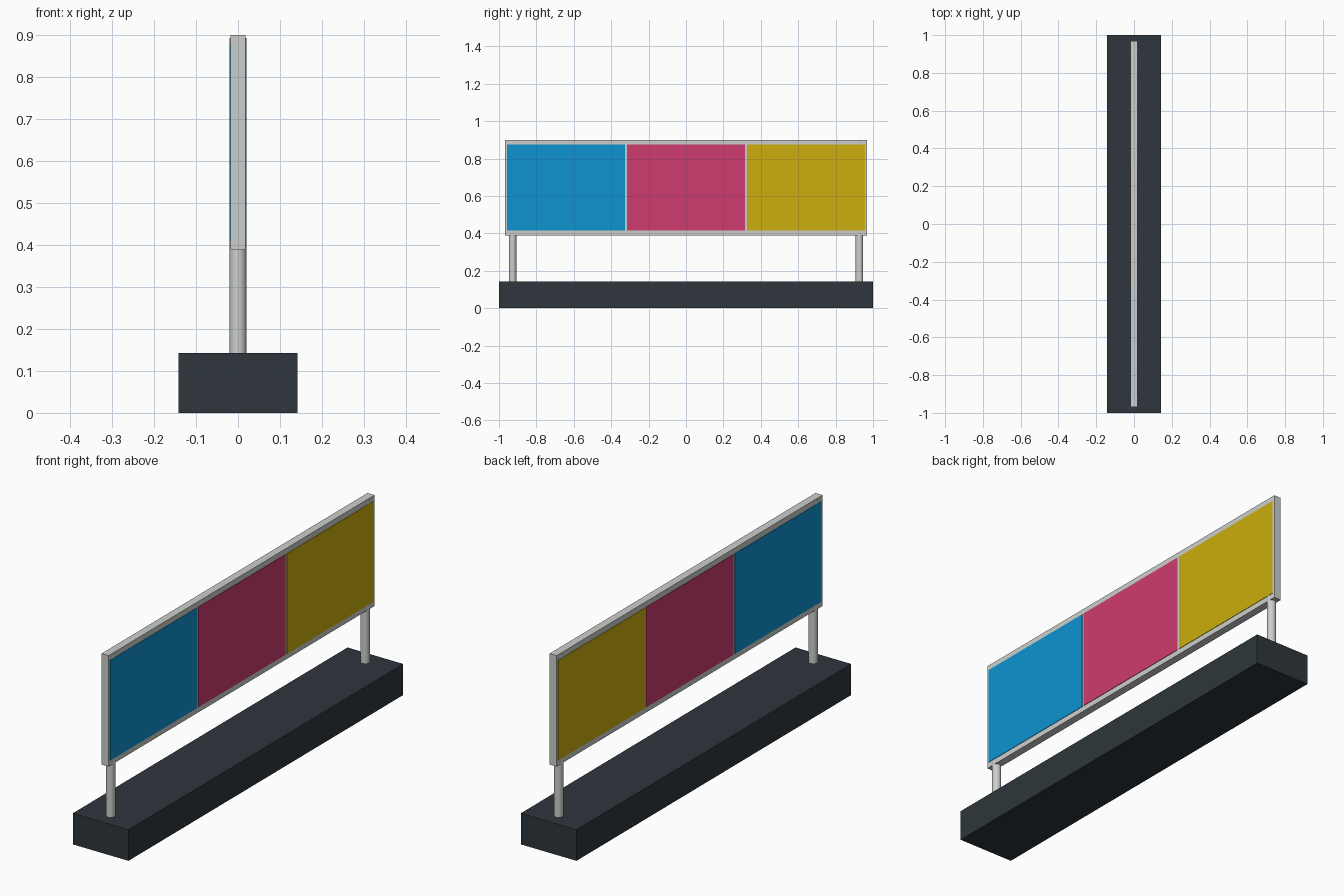
import bpy

if "Cube" in bpy.data.objects:
    bpy.data.objects.remove(bpy.data.objects["Cube"])


def material(name, rgb):
    """Flat colour given as sRGB 0-255, stored as linear."""
    m = bpy.data.materials.new(name)
    lin = [((c / 255 + 0.055) / 1.055) ** 2.4 if c > 10 else c / 255 / 12.92 for c in rgb]
    m.diffuse_color = (*lin, 1)
    m.use_nodes = True
    m.node_tree.nodes["Principled BSDF"].inputs["Base Color"].default_value = m.diffuse_color
    return m


BASE = material("dark slate", (46, 54, 60))
METAL = material("light grey metal", (204, 207, 204))
BLUE = material("blue", (14, 146, 208))
PINK = material("pink", (206, 60, 111))
YELLOW = material("yellow", (204, 174, 14))


def box(name, x, y, z, mat):
    """Box from (min, max) ranges on each axis."""
    bpy.ops.mesh.primitive_cube_add(size=1, location=[sum(r) / 2 for r in (x, y, z)])
    ob = bpy.context.object
    ob.name = name
    ob.scale = [r[1] - r[0] for r in (x, y, z)]
    bpy.ops.object.transform_apply(location=False, rotation=False, scale=True)
    ob.data.materials.append(mat)
    return ob


# Plinth
box("base", (-0.142, 0.142), (-1, 1), (0, 0.143), BASE)

# Frame: two rails, two end stiles, two dividers
T, Y, BOTTOM, TOP, RAIL = 0.018, 0.968, 0.389, 0.9, 0.025
box("bottom_rail", (-T, T), (-Y, Y), (BOTTOM, BOTTOM + RAIL), METAL)
box("top_rail", (-T, T), (-Y, Y), (TOP - RAIL, TOP), METAL)
inner = (BOTTOM + RAIL, TOP - RAIL)
for side, label in ((-1, "front"), (1, "back")):
    box(label + "_stile", (-T, T), sorted((side * Y, side * 0.957)), inner, METAL)
    box(label + "_divider", (-T, T), sorted((side * 0.316, side * 0.326)), inner, METAL)

    # Round post running from the base up through the frame
    bpy.ops.mesh.primitive_cylinder_add(vertices=24, radius=0.02, depth=0.753,
                                        location=(0, side * 0.927, 0.5165))
    post = bpy.context.object
    post.name = label + "_post"
    post.data.materials.append(METAL)
    bpy.ops.object.shade_smooth_by_angle()

# Coloured panels, showing on both faces
P = 0.0203
box("blue_panel", (-P, P), (-0.957, -0.326), inner, BLUE)
box("pink_panel", (-P, P), (-0.316, 0.316), inner, PINK)
box("yellow_panel", (-P, P), (0.326, 0.957), inner, YELLOW)
